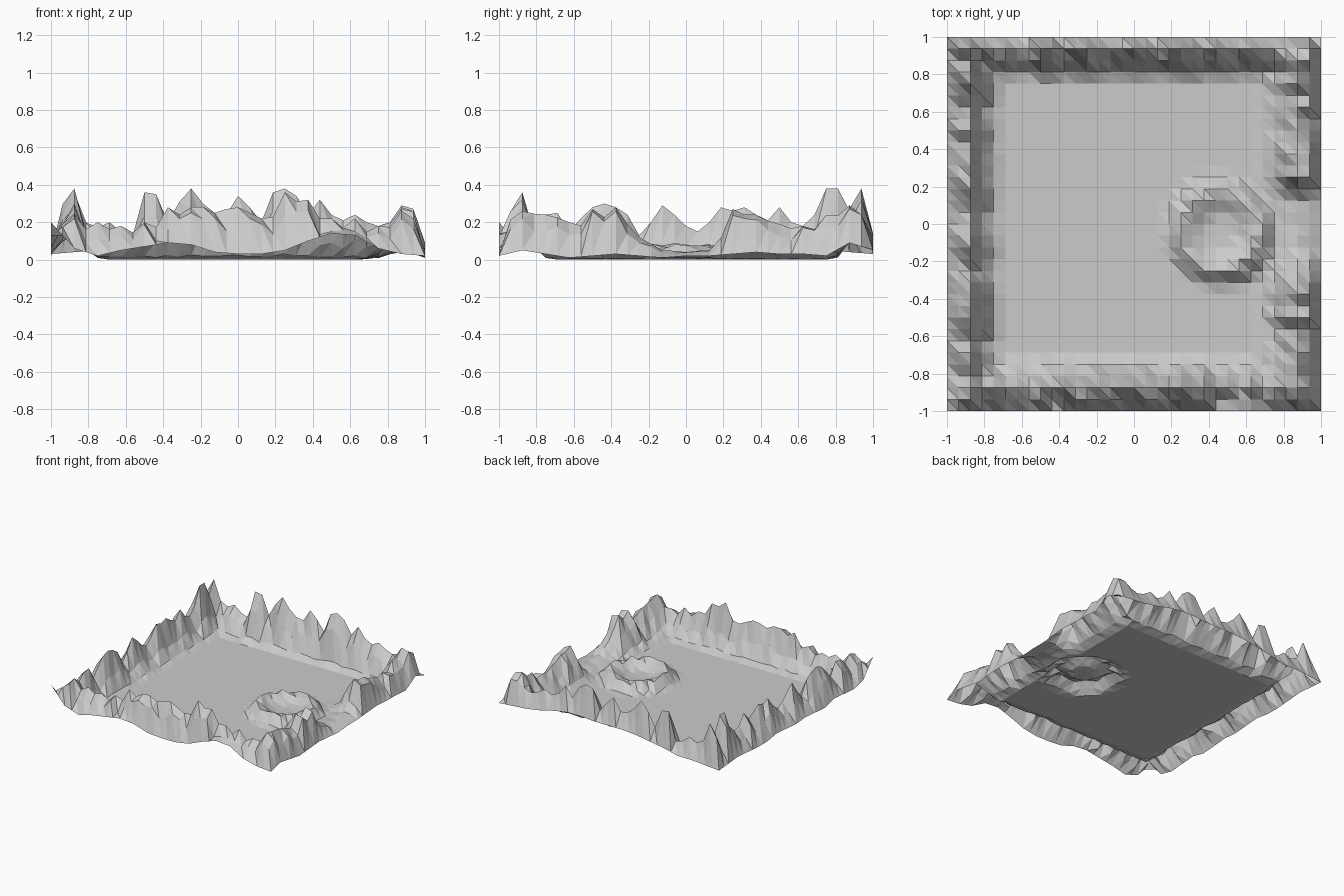
import bpy, bmesh, math, random

if "Cube" in bpy.data.objects:
    bpy.data.objects.remove(bpy.data.objects["Cube"])

random.seed(4)
N = 32
STEP = 2 / N

# Ridge crest heights along each side (x or y running from -1 to 1)
BACK = [.2, .25, .28, .2, .17, .2, .15, .13, .36, .35, .2, .31, .38, .3, .25, .24, .34,
        .28, .2, .36, .38, .34, .24, .32, .24, .21, .24, .2, .18, .2, .24, .24, .2]
LEFT = [.18, .22, .22, .19, .24, .25, .15, .22, .28, .3, .28, .24, .13, .2, .29, .24, .18,
        .15, .2, .28, .26, .28, .24, .21, .28, .2, .18, .24, .38, .38, .26, .36, .22]
FRONT = [.2, .24, .2, .18, .2, .28, .28, .25, .28, .22, .36, .32, .22, .22, .18, .26, .15]
RIGHT = [.1, .24, .24, .2, .27, .28, .12, .05, .04, .05, .27, .24, .19, .18, .24, .29, .2]

# Outer border heights along each side
B_BACK = [.03, .04, .05, .05, .08, .1, .12, .13, .13, .13, .14, .14, .12, .09, .07, .06, .05]
B_LEFT = [.2, .06, .03, .04, .05, .02, .03, .04, .03, .04, .05, .03, .03, .04, .05, .04, .03]
B_FRONT = [.2, .06, .02, .05, .07, .09, .08, .04, .03, .03, .05, .1, .14, .13, .06, .03, .02]
B_RIGHT = [.02, .05, .03, .01, .02, .03, .02, .01, .02, .02, .03, .04, .03, .03, .02, .09, .05]

# Cross-section of each ridge, from the second row inward
P_BACK = [1, .6, .1]
P_LEFT = [.65, 1, .4, .08]
P_FRONT = [.75, 1, .45, .08]
P_RIGHT = [.8, 1, .6, .2, .03]


def sample(table, k):
    t = k * (len(table) - 1) / N
    i = min(int(t), len(table) - 2)
    return table[i] + (table[i + 1] - table[i]) * (t - i)


def detail(table):
    """Fill a coarse crest table with craggy in-between heights."""
    out = [sample(table, k) for k in range(N + 1)]
    if len(table) <= N:
        for k in range(1, N, 2):
            out[k] *= random.uniform(.7, 1.1)
    return out


SIDES = [(detail(BACK), B_BACK, P_BACK), (detail(LEFT), B_LEFT, P_LEFT),
         (detail(FRONT), B_FRONT, P_FRONT), (detail(RIGHT), B_RIGHT, P_RIGHT)]


def crater(x, y):
    """Low ring-shaped rim with a shallow bowl."""
    r = math.hypot(x - .46, y + .04)
    prof = [(0, .015), (.1, .02), (.18, .07), (.22, .09), (.28, .01), (.31, 0)]
    for (r0, z0), (r1, z1) in zip(prof, prof[1:]):
        if r <= r1:
            return (z0 + (z1 - z0) * (r - r0) / (r1 - r0)) * random.uniform(.9, 1.05)
    return 0


def height(i, j):
    steps = [(N - j, i), (i, j), (j, i), (N - i, j)]
    border = [sample(s[1], k) for s, (d, k) in zip(SIDES, steps) if d == 0]
    if border:
        return max(border)
    z = crater(-1 + i * STEP, -1 + j * STEP)
    for (crest, _, prof), (d, k) in zip(SIDES, steps):
        if d <= len(prof):
            f = prof[d - 1]
            if f < 1:
                f = min(.97, f * random.uniform(.75, 1.25))
            z = max(z, crest[k] * f)
    return z


# Terrain sheet with mountain border, flat plain and crater
bm = bmesh.new()
grid = [[bm.verts.new((-1 + i * STEP, -1 + j * STEP, height(i, j)))
         for j in range(N + 1)] for i in range(N + 1)]
for i in range(N):
    for j in range(N):
        a, b = grid[i][j], grid[i + 1][j]
        c, d = grid[i + 1][j + 1], grid[i][j + 1]
        bm.faces.new((a, b, d))
        bm.faces.new((b, c, d))
mesh = bpy.data.meshes.new("terrain")
bm.to_mesh(mesh)
bm.free()
terrain = bpy.data.objects.new("terrain", mesh)
bpy.context.collection.objects.link(terrain)
